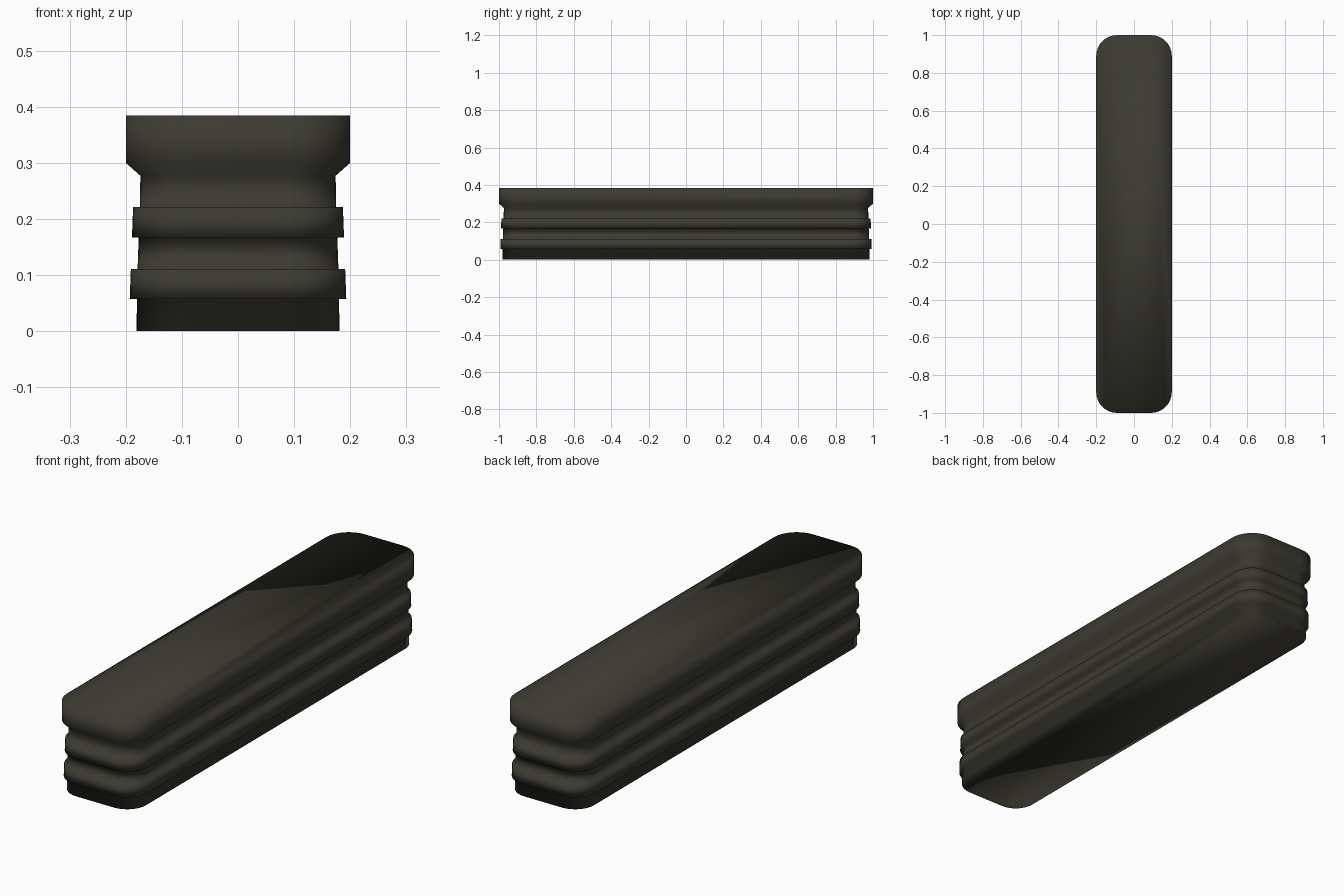
import bpy, bmesh, math

if "Cube" in bpy.data.objects:
    bpy.data.objects.remove(bpy.data.objects["Cube"])

# one dark olive-grey colour
mat = bpy.data.materials.new("dark_olive_grey")
mat.diffuse_color = (0.045, 0.043, 0.032, 1)
mat.use_nodes = True
mat.node_tree.nodes["Principled BSDF"].inputs["Base Color"].default_value = mat.diffuse_color

HX, HY, R, SEG = 0.2, 1.0, 0.11, 8

# side profile: (inset from the outer outline, height)
profile = [(0.019, 0.0), (0.020, 0.057),
           (0.007, 0.057), (0.009, 0.111),      # lower rib
           (0.021, 0.111), (0.023, 0.167),
           (0.011, 0.167), (0.013, 0.221),      # upper rib
           (0.025, 0.221), (0.026, 0.277),
           (0.0, 0.300), (0.0, 0.384)]          # flared cap


def outline(inset):
    """Rounded rectangle, counter-clockwise."""
    pts, r = [], R - inset
    for i, (sx, sy) in enumerate([(1, 1), (-1, 1), (-1, -1), (1, -1)]):
        for k in range(SEG + 1):
            a = math.pi / 2 * (i + k / SEG)
            pts.append((sx * (HX - R) + r * math.cos(a),
                        sy * (HY - R) + r * math.sin(a)))
    return pts


# body: stacked outlines joined into a ribbed block
bm = bmesh.new()
rings = [[bm.verts.new((x, y, z)) for x, y in outline(d)] for d, z in profile]
n = len(rings[0])
for a, b in zip(rings, rings[1:]):
    for i in range(n):
        j = (i + 1) % n
        bm.faces.new((a[i], a[j], b[j], b[i]))
bm.faces.new(rings[-1])
bm.faces.new(rings[0][::-1])
for f in bm.faces:
    f.smooth = True

mesh = bpy.data.meshes.new("ribbed_block")
bm.to_mesh(mesh)
bm.free()
mesh.materials.append(mat)
obj = bpy.data.objects.new("ribbed_block", mesh)
bpy.context.collection.objects.link(obj)
